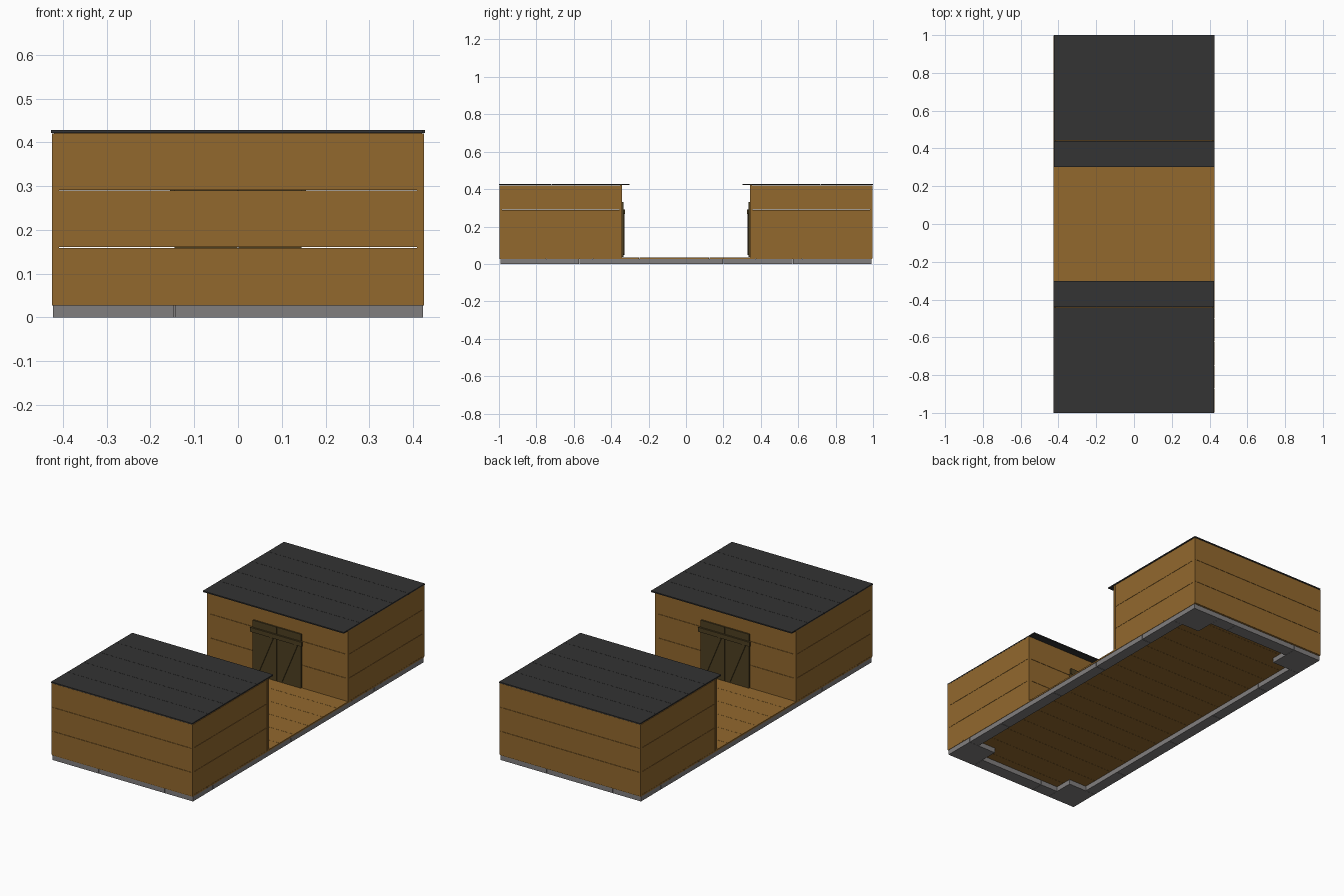
import bpy
from mathutils import Matrix, Vector
from math import pi, atan2, hypot

if "Cube" in bpy.data.objects:
    bpy.data.objects.remove(bpy.data.objects["Cube"])


def material(name, color):
    m = bpy.data.materials.new(name)
    m.diffuse_color = (*color, 1)
    m.use_nodes = True
    m.node_tree.nodes["Principled BSDF"].inputs["Base Color"].default_value = m.diffuse_color
    return m


WOOD = material("wood", (0.29, 0.14, 0.027))
DARK = material("dark_wood", (0.075, 0.05, 0.015))
ROOF = material("roofing", (0.033, 0.033, 0.033))
STONE = material("stone", (0.22, 0.21, 0.21))


def box(name, lo, hi, mat, turn=0, tilt=None):
    """Box between two corners; turn = rotation about the model centre, tilt = lean about y."""
    lo, hi = Vector(lo), Vector(hi)
    bpy.ops.mesh.primitive_cube_add(size=1)
    o = bpy.context.object
    o.name = name
    m = Matrix.Translation((lo + hi) / 2)
    if tilt:
        m = m @ Matrix.Rotation(tilt, 4, 'Y')
    m = Matrix.Rotation(turn, 4, 'Z') @ m @ Matrix.Diagonal((*(hi - lo), 1))
    o.data.transform(m)
    o.data.materials.append(mat)
    return o


X, Y = 0.423, 0.992
BASE = 0.027

# Stone foundation: square corner blocks joined by runs of narrower blocks
for sx in (-1, 1):
    for sy in (-1, 1):
        xs, ys = sorted((sx * X, sx * (X - 0.17))), sorted((sy * Y, sy * (Y - 0.17)))
        # L-shaped corner, made from two overlapping stones
        box("corner_stone", (xs[0], ys[0], 0), (xs[1], ys[1], BASE), STONE)
side_cuts = [-0.822, -0.57, -0.15, 0.2, 0.57, 0.822]
for s in (-1, 1):
    xs = sorted((s * X, s * (X - 0.06)))
    for a, b in zip(side_cuts, side_cuts[1:]):
        box("side_stone", (xs[0], a + 0.001, 0), (xs[1], b - 0.001, BASE), STONE)
    ys = sorted((s * Y, s * (Y - 0.07)))
    end_cuts = [-0.253, -0.145 * -s, 0.253]
    for a, b in zip(end_cuts, end_cuts[1:]):
        box("end_stone", (a + 0.001, ys[0], 0), (b - 0.001, ys[1], BASE), STONE)

# Floor planks running across the width
n = 16
pitch = 2 * 0.996 / n
for i in range(n):
    y = -0.996 + i * pitch
    box("floor_plank", (-0.425, y, BASE), (0.425, y + pitch - 0.001, 0.035), WOOD)

# Two identical cabins facing each other; built at the front, then turned 180 degrees
INNER, OUTER, T = -0.342, -0.998, 0.012
Z0, BOARD = 0.03, 0.1305
DOOR_W, DOOR_TOP = 0.14, 0.30
for turn in (0, pi):
    # Wall boards in three courses
    for i in range(3):
        a, b = Z0 + i * BOARD, Z0 + (i + 1) * BOARD - 0.0015
        box("outer_wall_board", (-0.423, OUTER, a), (0.423, OUTER + T, b), WOOD, turn)
        for s in (-1, 1):
            xs = sorted((s * 0.424, s * (0.424 - T)))
            box("side_wall_board", (xs[0], OUTER + T, a), (xs[1], INNER - T, b), WOOD, turn)
            # inner wall leaves a doorway
            if i < 2:
                xs = sorted((s * DOOR_W, s * 0.42))
                box("inner_wall_board", (xs[0], INNER - T, a), (xs[1], INNER, b), WOOD, turn)
    box("inner_wall_top_board", (-0.42, INNER - T, Z0 + 2 * BOARD),
        (0.42, INNER, Z0 + 3 * BOARD), WOOD, turn)

    # Corner posts
    for s in (-1, 1):
        for y in (OUTER, INNER - 0.014):
            xs = sorted((s * 0.425, s * 0.409))
            box("corner_post", (xs[0], y + 0.001, Z0), (xs[1], y + 0.015, 0.42), WOOD, turn)

    # Double door with diagonal braces, hung below a sliding rail
    for s in (-1, 1):
        xs = sorted((s * 0.0015, s * 0.145))
        box("door_leaf", (xs[0], INNER - 0.004, 0.036), (xs[1], INNER + 0.008, 0.33), DARK, turn)
        w, h = 0.09, 0.215
        cx = s * 0.073
        L = hypot(w, h)
        box("door_brace", (cx - 0.009, INNER + 0.006, 0.158 - L / 2),
            (cx + 0.009, INNER + 0.013, 0.158 + L / 2), DARK, turn, tilt=-atan2(w, h))
    box("door_rail", (-0.155, INNER + 0.006, 0.268), (0.155, INNER + 0.017, 0.292), DARK, turn)

    # Roof planks, overhanging the inner wall
    for i in range(5):
        y = -1.0 + i * 0.14
        box("roof_plank", (-0.427, y, 0.4215), (0.423, y + 0.139, 0.428), ROOF, turn)
